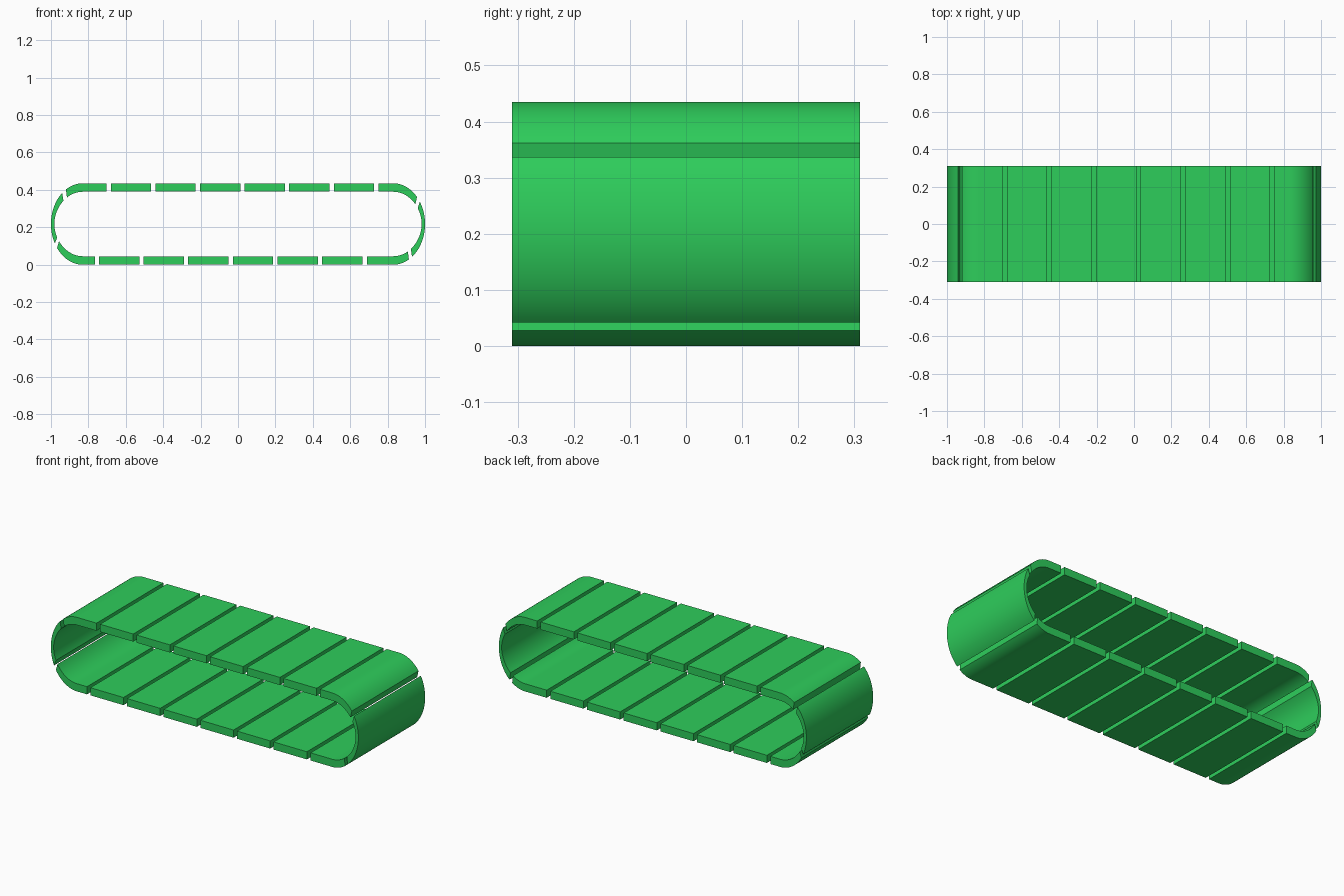
import bpy, bmesh
from math import sin, cos, asin, radians, hypot

cube = bpy.data.objects.get("Cube")
if cube:
    bpy.data.objects.remove(cube, do_unlink=True)

green = bpy.data.materials.new("bright green")
green.use_nodes = True
colour = (0.027, 0.61, 0.105, 1)
green.diffuse_color = colour
green.node_tree.nodes["Principled BSDF"].inputs["Base Color"].default_value = colour

HALF_WIDTH = 0.31
MID = 0.2175            # half height of the loop
END = 0.17              # horizontal reach of the rounded ends
FLAT = 1 - END          # where the flat runs stop
THICK_X, THICK_Z = 0.018, 0.045
STEP, PLATE = 0.2385, 0.2155


def flat(x, side):
    """Outer and inner point on the top (1) or bottom (-1) run."""
    z = MID + side * MID
    return (x, z), (x, z - side * THICK_Z)


def bend(t, end):
    """Outer and inner point on a rounded end, thinner towards the tip."""
    x, z = FLAT + END * cos(t), MID + MID * sin(t)
    nx, nz = cos(t) / END, sin(t) / (MID * THICK_X / THICK_Z)
    n = hypot(nx, nz)
    return (end * x, z), (end * (x - THICK_X * nx / n), z - THICK_Z * nz / n)


def arc(t0, t1, end, steps):
    return [bend(t0 + (t1 - t0) * i / steps, end) for i in range(steps + 1)]


def angle(z):
    return asin((z - MID) / MID)


def make_link(name, pairs):
    """Extrude a strip of outer/inner points across the belt width."""
    bm = bmesh.new()
    rings = []
    for outer, inner in pairs:
        rings.append([bm.verts.new((p[0], y, p[1])) for p, y in (
            (outer, -HALF_WIDTH), (outer, HALF_WIDTH),
            (inner, HALF_WIDTH), (inner, -HALF_WIDTH))])
    for a, b in zip(rings, rings[1:]):
        for i in range(4):
            j = (i + 1) % 4
            bm.faces.new((a[i], a[j], b[j], b[i]))
    bm.faces.new(rings[0])
    bm.faces.new(rings[-1])
    bmesh.ops.recalc_face_normals(bm, faces=bm.faces)
    mesh = bpy.data.meshes.new(name)
    bm.to_mesh(mesh)
    bm.free()
    mesh.materials.append(green)
    ob = bpy.data.objects.new(name, mesh)
    bpy.context.collection.objects.link(ob)
    links.append(ob)


links = []

# Flat links of the two runs
for run, side, start in (("top", 1, -0.68), ("bottom", -1, -0.743)):
    for i in range(6):
        x = start + STEP * i
        make_link(f"{run}_link_{i + 1}", [flat(x, side), flat(x + PLATE, side)])

# Curved links: end, flat edges (top, bottom), heights of the two gaps
ends = (("left", 1, 0.751, 0.689, (0.362, 0.337), (0.042, 0.028)),
        ("right", -1, -0.703, -0.765, (0.402, 0.383), (0.113, 0.089)))
quarter = radians(90)
for name, end, x_top, x_low, high, low in ends:
    make_link(f"{name}_upper_link",
              [flat(x_top, 1)] + arc(quarter, angle(high[0]), end, 12))
    make_link(f"{name}_end_link", arc(angle(high[1]), angle(low[0]), end, 24))
    make_link(f"{name}_lower_link",
              [flat(x_low, -1)] + arc(-quarter, angle(low[1]), end, 12))

# Smooth the bends, keep the edges crisp
bpy.ops.object.select_all(action='DESELECT')
for ob in links:
    ob.select_set(True)
bpy.context.view_layer.objects.active = links[0]
bpy.ops.object.shade_smooth_by_angle(angle=radians(30))
